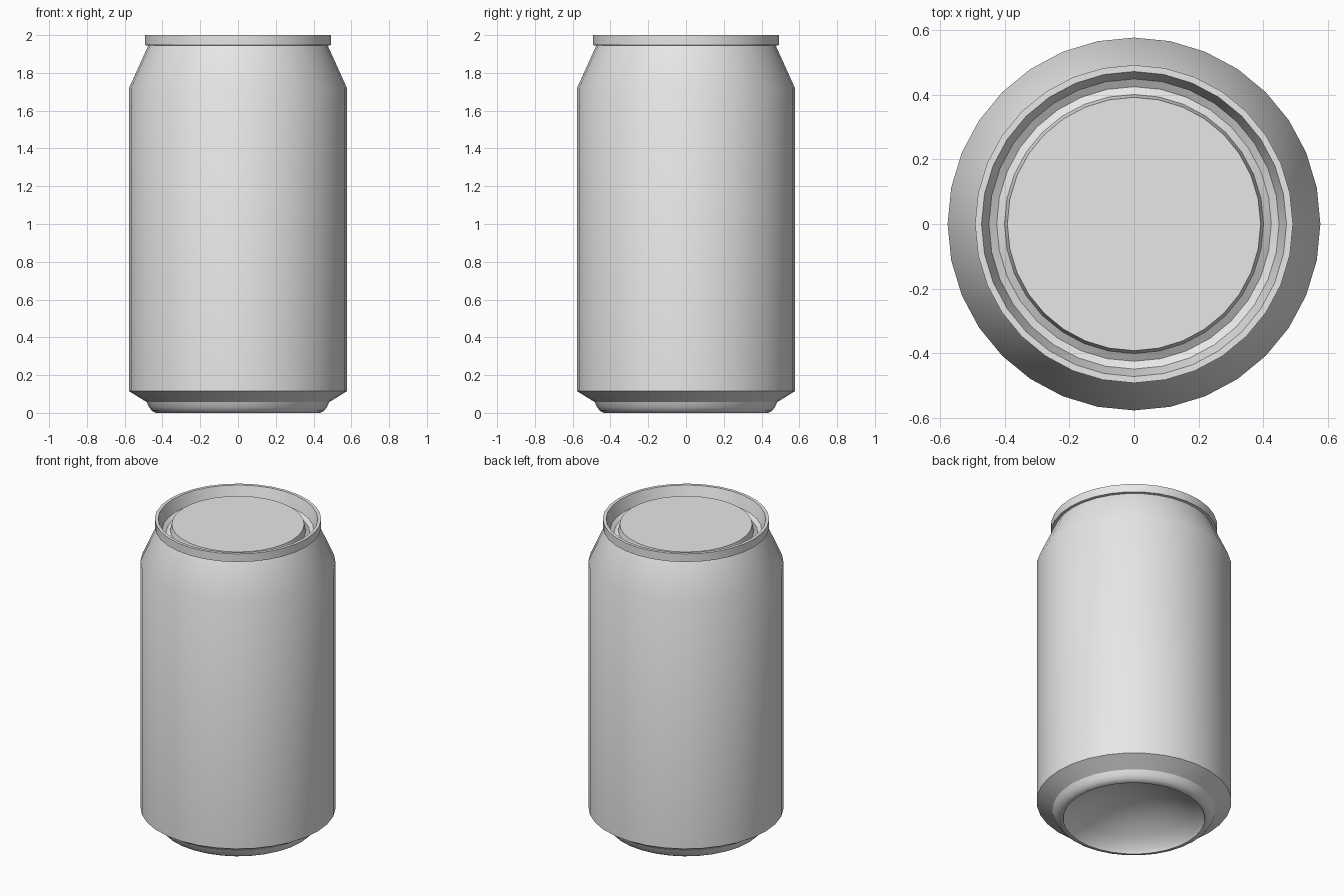
import bpy
import bmesh
import math

if "Cube" in bpy.data.objects:
    bpy.data.objects.remove(bpy.data.objects["Cube"])

SIDES = 32

metal = bpy.data.materials.new("bare_metal")
metal.diffuse_color = (0.8, 0.8, 0.8, 1.0)
metal.use_nodes = True
metal.node_tree.nodes["Principled BSDF"].inputs["Base Color"].default_value = metal.diffuse_color


def lathe(name, profile, cap_end=False):
    """Spin (radius, height) points around z; a zero radius makes a pole."""
    bm = bmesh.new()
    rings = []
    for r, z in profile:
        if r == 0:
            rings.append([bm.verts.new((0, 0, z))] * SIDES)
        else:
            rings.append([bm.verts.new((r * math.cos(math.tau * i / SIDES),
                                        r * math.sin(math.tau * i / SIDES), z))
                          for i in range(SIDES)])
    for low, high in zip(rings, rings[1:]):
        for i in range(SIDES):
            j = (i + 1) % SIDES
            corners = [low[i], low[j], high[j], high[i]]
            bm.faces.new(list(dict.fromkeys(corners)))
    if cap_end:
        bm.faces.new(rings[-1])
    mesh = bpy.data.meshes.new(name)
    bm.to_mesh(mesh)
    bm.free()
    mesh.materials.append(metal)
    obj = bpy.data.objects.new(name, mesh)
    bpy.context.collection.objects.link(obj)
    bpy.ops.object.select_all(action='DESELECT')
    obj.select_set(True)
    bpy.context.view_layer.objects.active = obj
    bpy.ops.object.shade_smooth_by_angle(angle=math.radians(30))
    return obj


# Concave dome under the can: a spherical cap from the centre out to the lip
dome_r, dome_base, dome_rise = 0.41, 0.02, 0.15
sphere = (dome_r ** 2 + dome_rise ** 2) / (2 * dome_rise)
steps = 6
dome = []
for k in range(steps + 1):
    r = dome_r * k / steps
    dome.append((r, dome_base + dome_rise - sphere + math.sqrt(sphere ** 2 - r ** 2)))
lathe("base_dome", dome + [(0.42, 0.0)])

# Standing lip and rounded foot
lathe("base_foot", [(0.42, 0.0), (0.435, 0.0), (0.456, 0.011),
                    (0.472, 0.032), (0.483, 0.057)])

# Bottom chamfer, straight wall and tapered shoulder
lathe("can_body", [(0.483, 0.057), (0.577, 0.115), (0.577, 1.72), (0.475, 1.945)])

# Rolled rim around the top
lathe("top_rim", [(0.475, 1.945), (0.492, 1.947), (0.492, 2.0), (0.472, 2.0)])

# Recessed lid: inner wall, V groove and raised flat panel
lathe("lid", [(0.472, 2.0), (0.449, 1.925), (0.425, 1.91),
              (0.401, 1.925), (0.392, 1.966)], cap_end=True)
